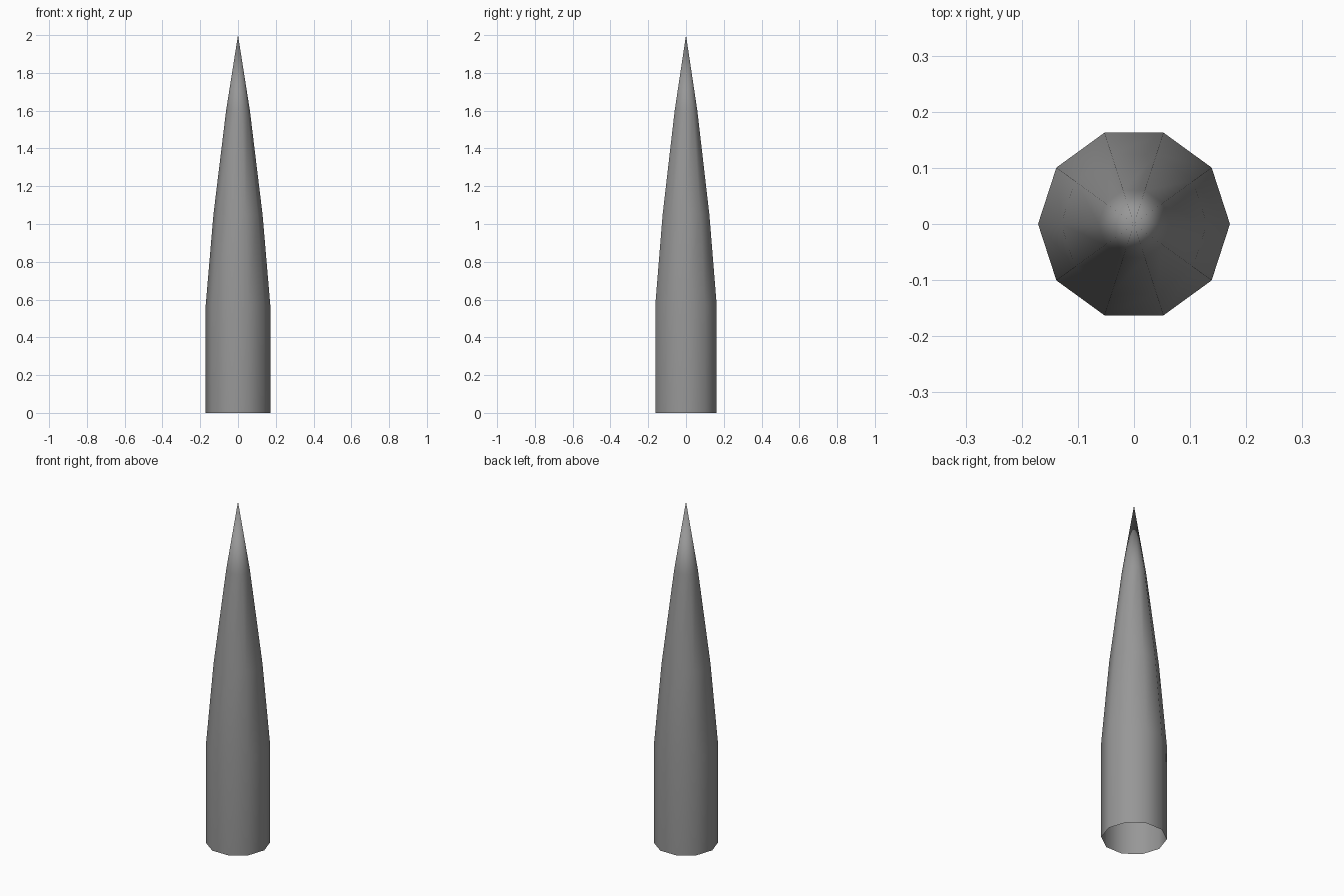
import bpy, bmesh, math

if "Cube" in bpy.data.objects:
    bpy.data.objects.remove(bpy.data.objects["Cube"])

SIDES = 10
# (radius, height) rings of the straight base and tapering spike
PROFILE = [(0.171, 0.0), (0.171, 0.57), (0.13, 1.05), (0.063, 1.6)]
TIP_Z = 2.0

bm = bmesh.new()
rings = []
for r, z in PROFILE:
    rings.append([bm.verts.new((r * math.cos(2 * math.pi * i / SIDES),
                                r * math.sin(2 * math.pi * i / SIDES), z))
                  for i in range(SIDES)])

# side walls, open at the bottom
for low, high in zip(rings, rings[1:]):
    for i in range(SIDES):
        j = (i + 1) % SIDES
        bm.faces.new((low[i], low[j], high[j], high[i]))

# pointed tip
tip = bm.verts.new((0, 0, TIP_Z))
for i in range(SIDES):
    bm.faces.new((rings[-1][i], rings[-1][(i + 1) % SIDES], tip))

for f in bm.faces:
    f.smooth = True
mesh = bpy.data.meshes.new("spike")
bm.to_mesh(mesh)
bm.free()
spike = bpy.data.objects.new("spike", mesh)
bpy.context.collection.objects.link(spike)

# dark grey surface
mat = bpy.data.materials.new("dark_grey")
mat.diffuse_color = (0.31, 0.31, 0.31, 1)
mat.use_nodes = True
mat.node_tree.nodes["Principled BSDF"].inputs["Base Color"].default_value = mat.diffuse_color
mesh.materials.append(mat)
